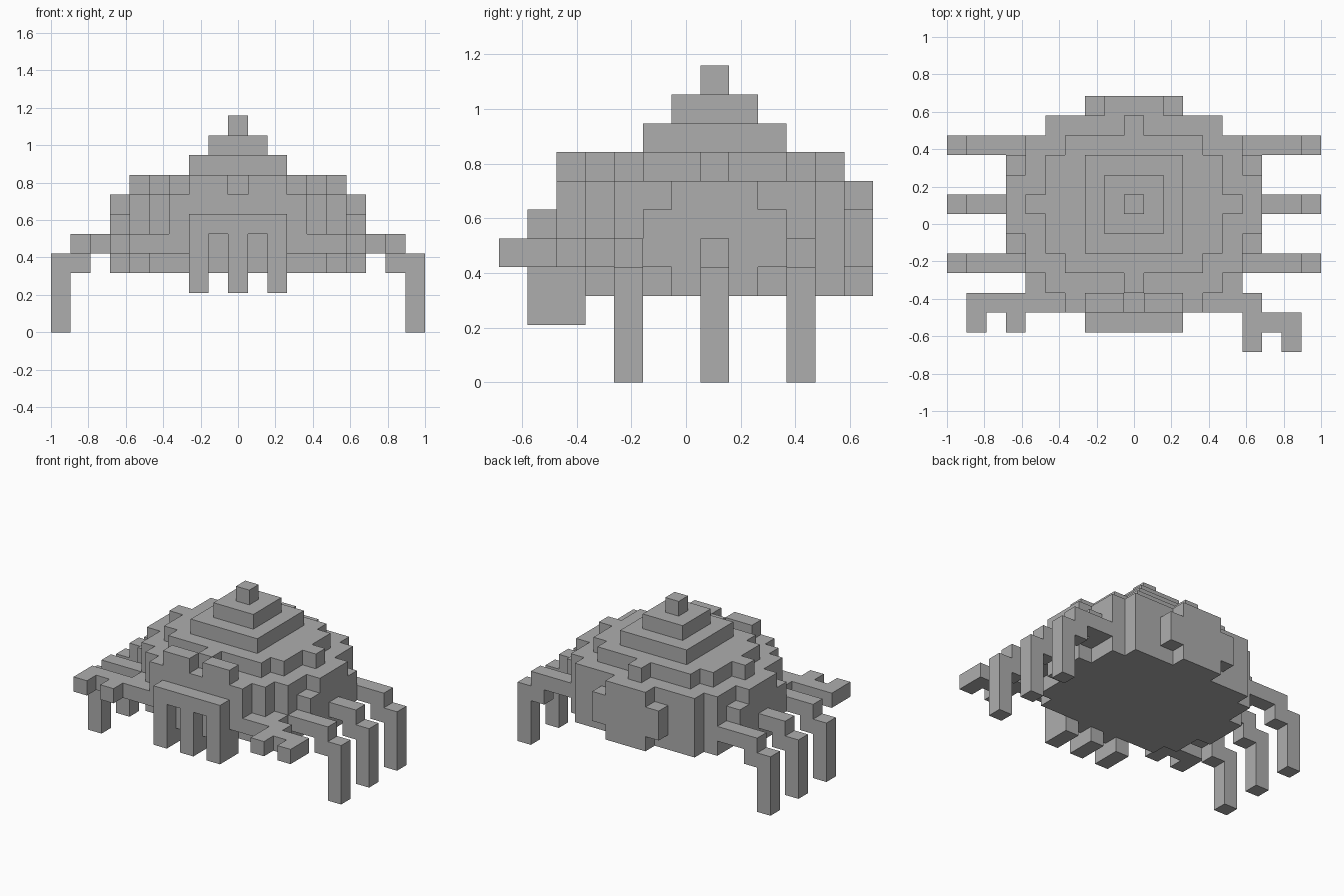
import bpy, bmesh
from mathutils import Vector

cube = bpy.data.objects.get("Cube")
if cube:
    bpy.data.objects.remove(cube, do_unlink=True)

UNIT = 2 / 19          # edge length of one block
CY = 1                 # row on which the shell is centred

shell_grey = bpy.data.materials.new("shell_grey")
shell_grey.use_nodes = True
GREY = (0.42, 0.42, 0.42, 1)
shell_grey.diffuse_color = GREY
shell_grey.node_tree.nodes["Principled BSDF"].inputs["Base Color"].default_value = GREY


def block(x, y, z):
    """Cells of a box given inclusive (low, high) ranges on each axis."""
    return {(i, j, k)
            for i in range(x[0], x[1] + 1)
            for j in range(y[0], y[1] + 1)
            for k in range(z[0], z[1] + 1)}


def centred(rx, ry, z):
    return block((-rx, rx), (CY - ry, CY + ry), z)


def mirrored(cells):
    return cells | {(-i, j, k) for i, j, k in cells}


parts = {}

# Shell: broad rounded drum with bulging side and back plates
parts["shell"] = (
    centred(4, 4, (3, 6)) | centred(5, 3, (3, 6))
    | centred(6, 1, (3, 6)) | centred(6, 2, (4, 5))
    | block((-1, 1), (CY + 5, CY + 5), (3, 6))
    | block((-2, 2), (CY + 5, CY + 5), (4, 5)))

# Stepped dome and its tip
parts["dome"] = (
    centred(3, 3, (7, 7)) | centred(4, 2, (7, 7))
    | centred(5, 0, (7, 7)) | centred(0, 4, (7, 7))
    | centred(2, 2, (8, 8)) | centred(1, 1, (9, 9)))
parts["dome_tip"] = centred(0, 0, (10, 10))

# Face wall with raised eyes
parts["face"] = block((-3, 3), (-4, -4), (4, 6)) | block((-1, 1), (-4, -4), (3, 3))
parts["eyes"] = mirrored(block((1, 2), (-4, -4), (7, 7)))

# Mouth bar with three hanging fangs
parts["mouth_bar"] = block((-2, 2), (-5, -5), (5, 5))
parts["fangs"] = set()
for i in (-2, 0, 2):
    parts["fangs"] |= block((i, i), (-5, -5), (2, 4)) | block((i, i), (-4, -4), (2, 3))

# Three bent legs on each side
for name, row, root in (("front", -2, 6), ("middle", 1, 7), ("back", 4, 6)):
    leg = (block((root, 8), (row, row), (4, 4))
           | block((8, 8), (row, row), (3, 3))
           | block((9, 9), (row, row), (0, 3)))
    parts[name + "_leg_left"] = leg
    parts[name + "_leg_right"] = {(-i, j, k) for i, j, k in leg}

# Claws: the left one reaches one block further forward
FLAT = (4, 4)
parts["claw_left"] = (
    block((5, 5), (-3, -3), FLAT) | block((4, 6), (-4, -4), FLAT)
    | block((6, 8), (-5, -5), FLAT)
    | block((6, 6), (-6, -6), FLAT) | block((8, 8), (-6, -6), FLAT))
parts["claw_right"] = (
    block((-5, -5), (-3, -3), FLAT) | block((-8, -4), (-4, -4), FLAT)
    | block((-6, -6), (-5, -5), FLAT) | block((-8, -8), (-5, -5), FLAT))

solid = set().union(*parts.values())
AXES = [Vector(a) for a in ((1, 0, 0), (0, 1, 0), (0, 0, 1))]


def build(name, cells):
    """Skin the cells of one part, leaving out faces hidden between blocks."""
    bm = bmesh.new()
    for cell in sorted(cells):
        centre = Vector(cell) + AXES[2] / 2
        for a in range(3):
            for side in (-1, 1):
                n = AXES[a] * side
                if tuple(int(c) for c in Vector(cell) + n) in solid:
                    continue
                u = AXES[(a + 1) % 3] / 2
                v = AXES[(a + 2) % 3] / 2 * side
                mid = centre + n / 2
                corners = (mid - u - v, mid + u - v, mid + u + v, mid - u + v)
                bm.faces.new([bm.verts.new(c * UNIT) for c in corners])
    bmesh.ops.remove_doubles(bm, verts=bm.verts[:], dist=UNIT / 100)
    bmesh.ops.dissolve_limit(bm, angle_limit=0.01, verts=bm.verts[:], edges=bm.edges[:])
    mesh = bpy.data.meshes.new(name)
    bm.to_mesh(mesh)
    bm.free()
    mesh.materials.append(shell_grey)
    obj = bpy.data.objects.new(name, mesh)
    bpy.context.scene.collection.objects.link(obj)


for part_name, part_cells in parts.items():
    build(part_name, part_cells)
